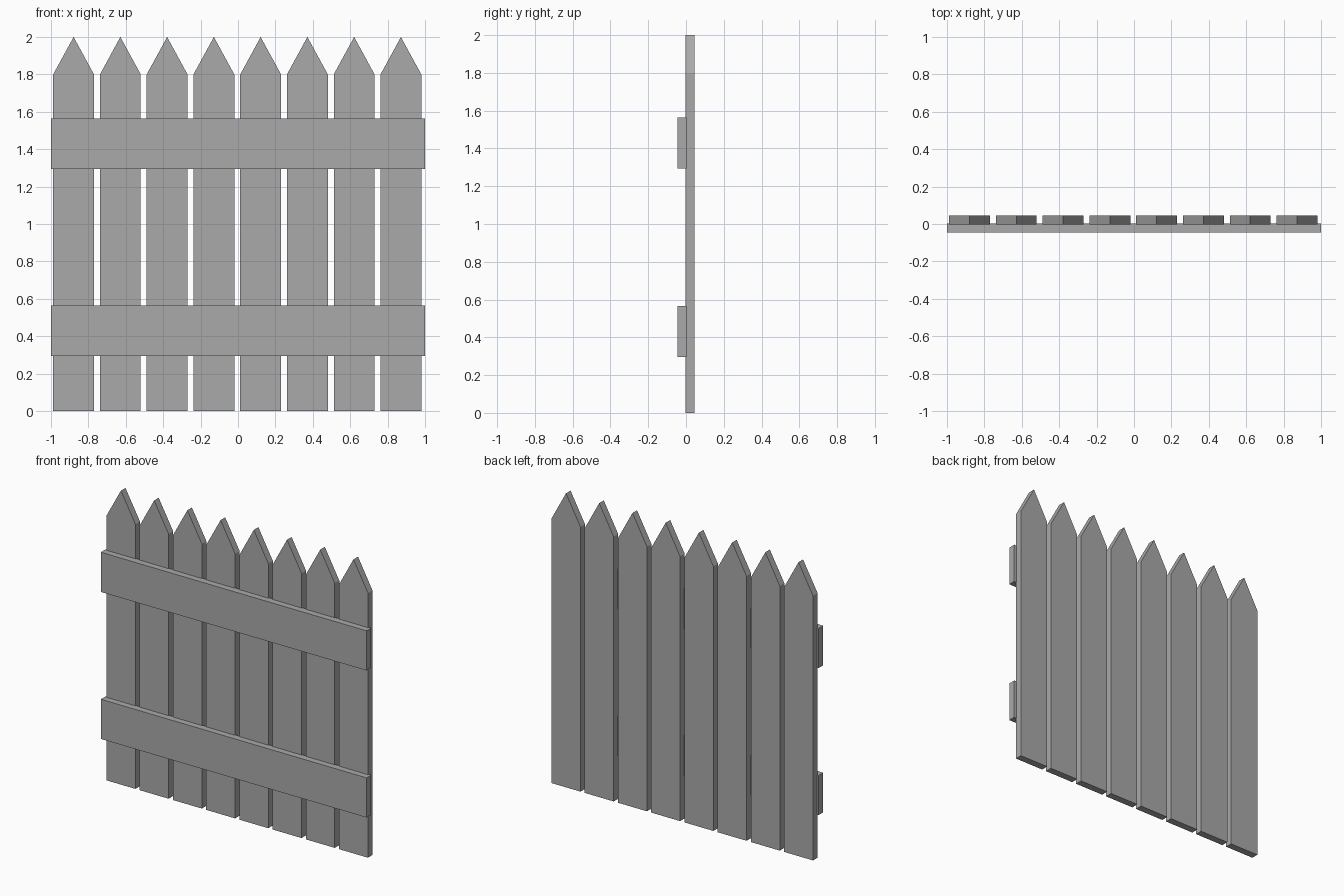
import bpy

if "Cube" in bpy.data.objects:
    bpy.data.objects.remove(bpy.data.objects["Cube"])

# One flat grey for the whole fence
grey = bpy.data.materials.new("fence grey")
grey.diffuse_color = (0.4, 0.4, 0.4, 1)
grey.use_nodes = True
grey.node_tree.nodes["Principled BSDF"].inputs["Base Color"].default_value = grey.diffuse_color


def extrude_profile(name, profile, y0, y1):
    """Solid from a counter-clockwise XZ outline (seen from the front), between y0 and y1."""
    n = len(profile)
    verts = [(x, y0, z) for x, z in profile] + [(x, y1, z) for x, z in profile]
    faces = [tuple(range(n)), tuple(range(2 * n - 1, n - 1, -1))]
    faces += [(i, i + n, (i + 1) % n + n, (i + 1) % n) for i in range(n)]
    mesh = bpy.data.meshes.new(name)
    mesh.from_pydata(verts, [], faces)
    mesh.materials.append(grey)
    obj = bpy.data.objects.new(name, mesh)
    bpy.context.collection.objects.link(obj)
    return obj


# Eight pointed pickets
half = 0.109
for i in range(8):
    c = -0.879 + 0.25 * i
    outline = [(c - half, 0), (c + half, 0), (c + half, 1.8), (c, 2.0), (c - half, 1.8)]
    extrude_profile(f"picket_{i + 1}", outline, -0.003, 0.046)

# Two horizontal rails on the front
for name, z in (("lower_rail", 0.295), ("upper_rail", 1.295)):
    extrude_profile(name, [(-1, z), (1, z), (1, z + 0.27), (-1, z + 0.27)], -0.046, 0.003)
